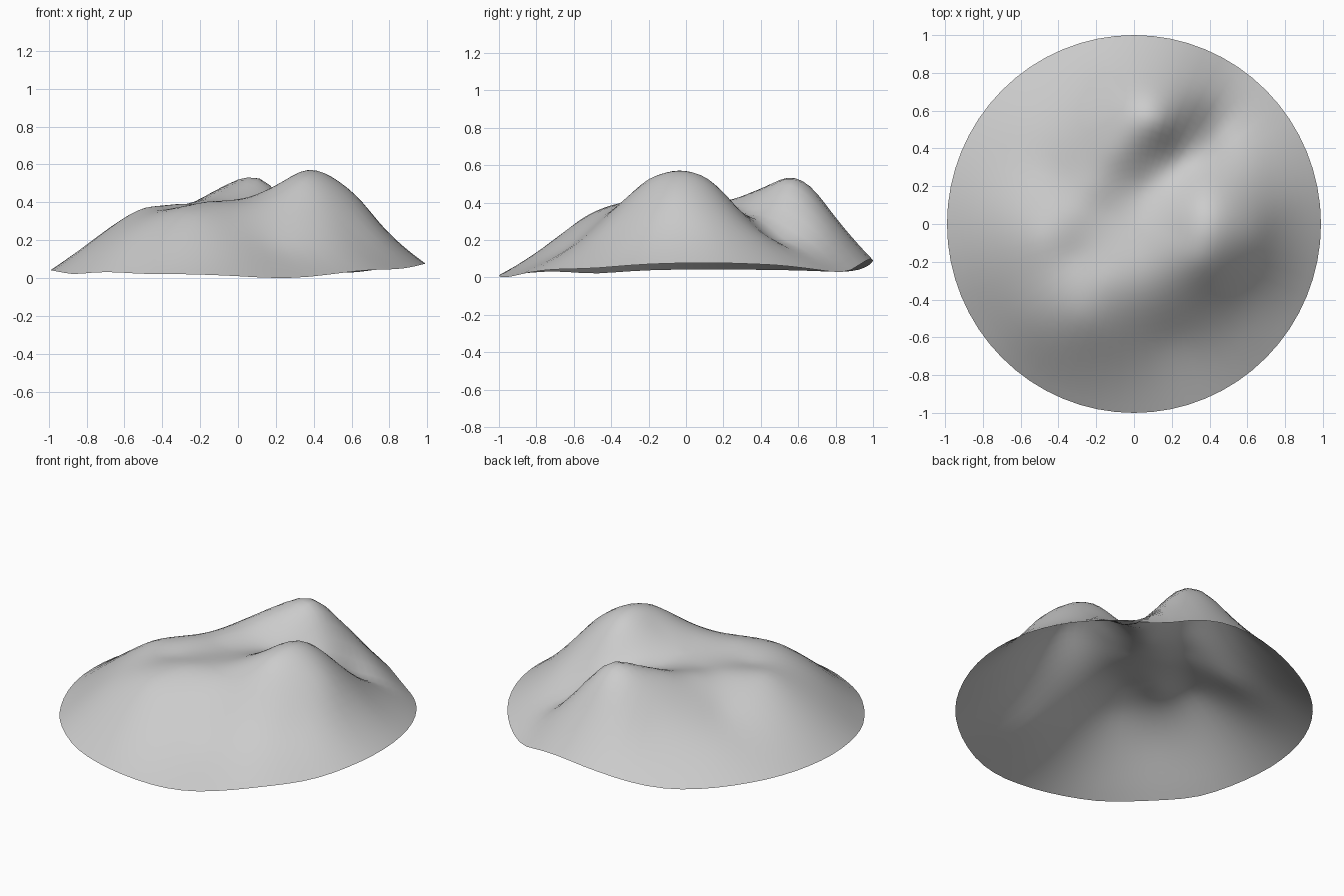
import bpy, bmesh, math

if "Cube" in bpy.data.objects:
    bpy.data.objects.remove(bpy.data.objects["Cube"])

# Landform features: (x, y, height) along peaks, ridges, valleys and flanks
main_hill = [(.36, -.04, .57), (.5, -.05, .53), (.65, -.05, .41), (.76, -.04, .275),
             (.22, -.04, .495), (.36, -.2, .525), (.36, .1, .535), (.39, .2, .455),
             (.42, .3, .345), (.55, .45, .21),
             (.62, -.35, .25), (.4, -.4, .33), (.75, .25, .22), (.6, -.65, .10)]
back_hill = [(.07, .53, .53), (.13, .54, .52), (0, .6, .51), (.05, .67, .48), (.07, .8, .32),
             (-.1, .37, .46), (-.22, .2, .405), (.26, .62, .385), (.42, .72, .19),
             (-.22, .7, .27), (-.3, .48, .33)]
west_ridge = [(.02, -.12, .415), (-.15, -.3, .405), (-.27, -.5, .345), (-.5, -.08, .37),
              (-.33, .04, .39), (-.72, -.1, .235), (-.55, -.5, .24), (-.25, -.72, .19)]
valleys = [(-.15, .07, .385), (.06, .2, .37), (.24, .33, .33), (.45, .51, .19), (.65, .65, .09),
           (.2, -.62, .17), (-.45, .28, .28), (-.6, .5, .16), (-.32, -.17, .365)]
rim_heights = [.07, .06, .03, .09, .03, .035, .035, .015, .02, .01, .02, .045]
rim = [(math.cos(i * math.pi / 6), math.sin(i * math.pi / 6), z) for i, z in enumerate(rim_heights)]
points = main_hill + back_hill + west_ridge + valleys + rim


def kernel(x, y, p):
    r2 = (x - p[0]) ** 2 + (y - p[1]) ** 2
    return r2 * math.log(r2 + 1e-12)


def solve(a, b):
    n = len(b)
    m = [row[:] + [v] for row, v in zip(a, b)]
    for c in range(n):
        k = max(range(c, n), key=lambda r: abs(m[r][c]))
        m[c], m[k] = m[k], m[c]
        for r in range(c + 1, n):
            f = m[r][c] / m[c][c]
            if f:
                m[r] = [u - f * v for u, v in zip(m[r], m[c])]
    out = [0.0] * n
    for r in reversed(range(n)):
        out[r] = (m[r][n] - sum(m[r][j] * out[j] for j in range(r + 1, n))) / m[r][r]
    return out


# Thin-plate surface stretched over the features, slightly relaxed
n = len(points)
matrix = [[kernel(p[0], p[1], q) + (.001 if i == j else 0) for j, q in enumerate(points)]
          + [1, p[0], p[1]] for i, p in enumerate(points)]
matrix += [[1] * n + [0] * 3, [p[0] for p in points] + [0] * 3, [p[1] for p in points] + [0] * 3]
weights = solve(matrix, [p[2] for p in points] + [0, 0, 0])


def height(x, y):
    z = sum(w * kernel(x, y, p) for w, p in zip(weights, points))
    return max(0, z + weights[n] + weights[n + 1] * x + weights[n + 2] * y)


# Open round sheet of terrain made of concentric rings
SEGMENTS, RINGS = 64, 24
bm = bmesh.new()
centre = bm.verts.new((0, 0, height(0, 0)))
previous = None
for k in range(1, RINGS + 1):
    ring = []
    for i in range(SEGMENTS):
        a = 2 * math.pi * i / SEGMENTS
        x, y = .99 * k / RINGS * math.cos(a), k / RINGS * math.sin(a)
        ring.append(bm.verts.new((x, y, height(x, y))))
    for i in range(SEGMENTS):
        j = (i + 1) % SEGMENTS
        if previous:
            bm.faces.new((previous[i], ring[i], ring[j], previous[j]))
        else:
            bm.faces.new((centre, ring[i], ring[j]))
    previous = ring
for f in bm.faces:
    f.smooth = True
mesh = bpy.data.meshes.new("hill_terrain")
bm.to_mesh(mesh)
bm.free()
bpy.context.collection.objects.link(bpy.data.objects.new("hill_terrain", mesh))
